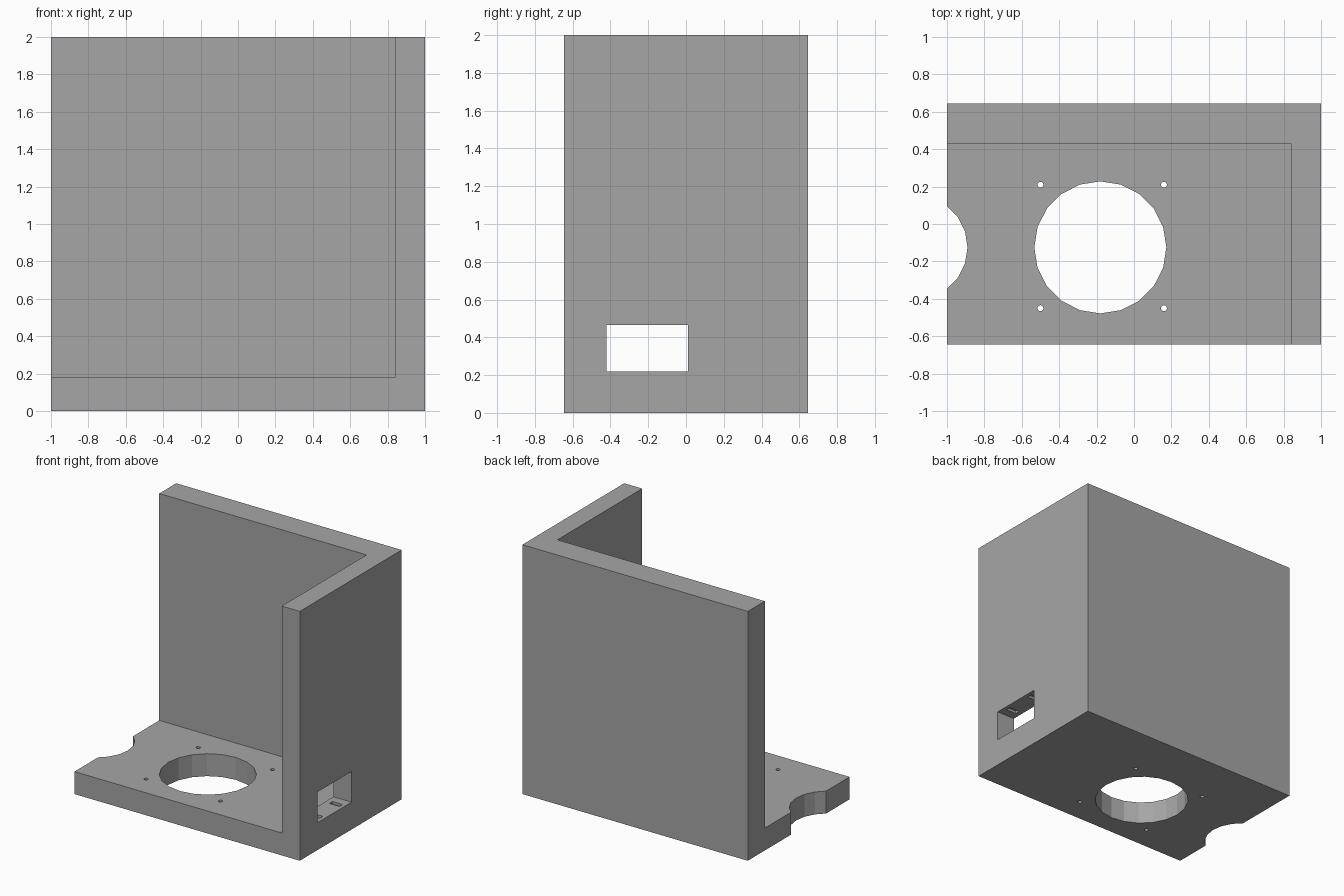
import bpy
import math

if "Cube" in bpy.data.objects:
    bpy.data.objects.remove(bpy.data.objects["Cube"])

grey = bpy.data.materials.new("mid grey")
grey.diffuse_color = (0.38, 0.38, 0.38, 1)
grey.use_nodes = True
grey.node_tree.nodes["Principled BSDF"].inputs["Base Color"].default_value = grey.diffuse_color


def prism(name, points, z0, z1):
    """Extrude a counter-clockwise outline from z0 to z1."""
    n = len(points)
    verts = [(x, y, z) for z in (z0, z1) for x, y in points]
    faces = [tuple(reversed(range(n))), tuple(range(n, 2 * n))]
    faces += [(i, (i + 1) % n, n + (i + 1) % n, n + i) for i in range(n)]
    mesh = bpy.data.meshes.new(name)
    mesh.from_pydata(verts, [], faces)
    mesh.materials.append(grey)
    obj = bpy.data.objects.new(name, mesh)
    bpy.context.collection.objects.link(obj)
    return obj


def box(name, x0, x1, y0, y1, z0, z1):
    return prism(name, [(x0, y0), (x1, y0), (x1, y1), (x0, y1)], z0, z1)


def cylinder(name, x, y, r, sides, z0, z1):
    ring = [(x + r * math.cos(math.tau * i / sides),
             y + r * math.sin(math.tau * i / sides)) for i in range(sides)]
    return prism(name, ring, z0, z1)


def cut(target, cutter):
    cutter.hide_render = True
    cutter.hide_set(True)
    mod = target.modifiers.new(cutter.name, 'BOOLEAN')
    mod.operation = 'DIFFERENCE'
    mod.solver = 'EXACT'
    mod.object = cutter


# Corner bracket: solid block hollowed to leave floor, right wall and back wall
bracket = box("corner_bracket", -1, 1, -0.645, 0.645, 0, 2)
cut(bracket, box("interior_cutter", -1.2, 0.84, -0.9, 0.43, 0.18, 2.2))

# Large round opening, edge notch and four screw holes in the floor
cut(bracket, cylinder("opening_cutter", -0.18, -0.125, 0.353, 20, -0.1, 0.3))
cut(bracket, cylinder("edge_notch_cutter", -1.17, -0.125, 0.28, 20, -0.1, 0.3))
for sx in (-1, 1):
    for sy in (-1, 1):
        cut(bracket, cylinder("screw_hole_cutter", -0.17 + 0.33 * sx,
                              -0.12 + 0.33 * sy, 0.016, 12, -0.1, 0.3))

# Rectangular window in the right wall, with small clip slots above and below
cut(bracket, box("window_cutter", 0.8, 1.1, -0.42, 0.01, 0.22, 0.465))
for y in (-0.33, -0.08):
    cut(bracket, box("clip_slot_cutter", 0.88, 0.97, y - 0.02, y + 0.02, 0.2, 0.485))
